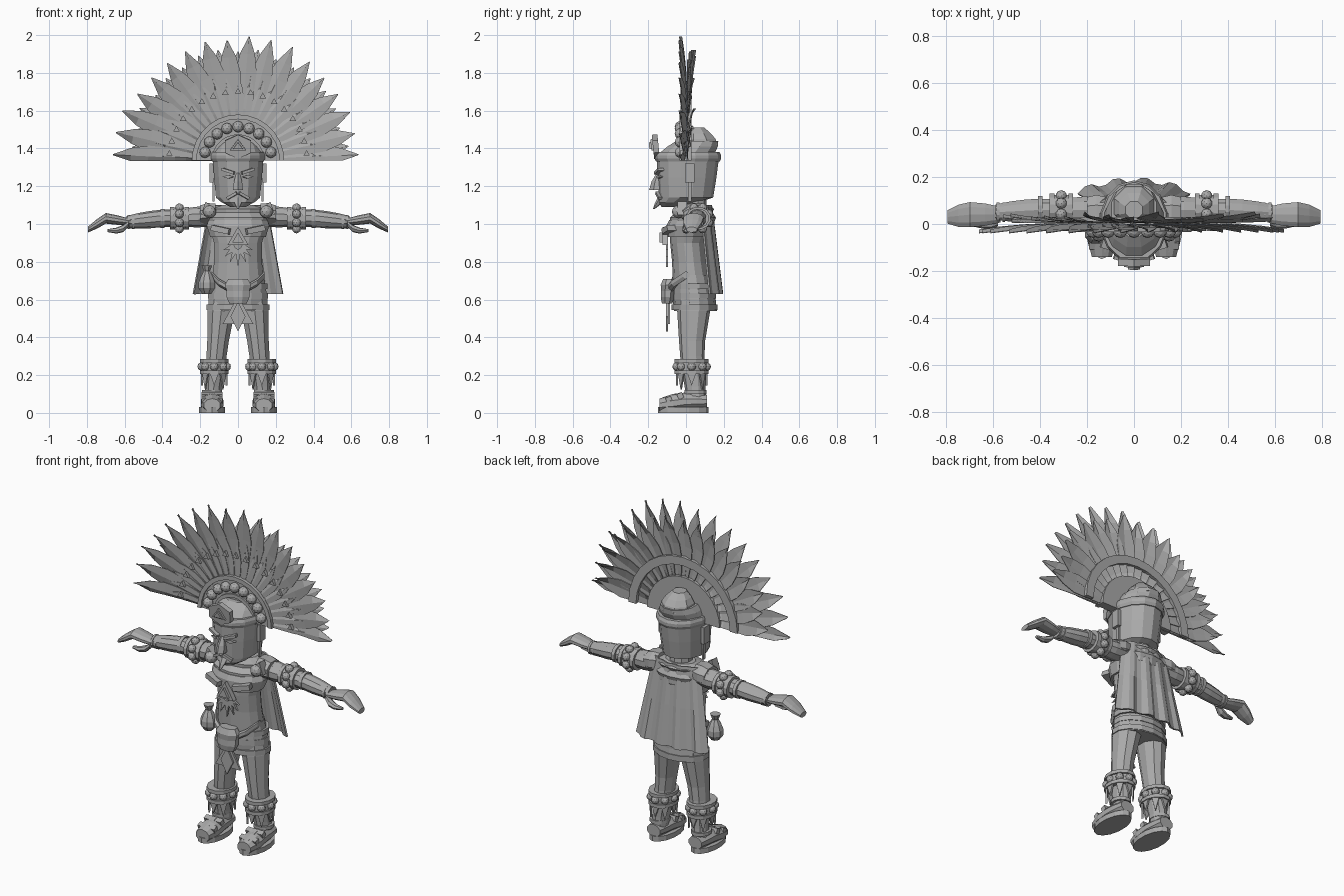
import bpy, bmesh, random
from math import sin, cos, pi
from mathutils import Vector, Matrix, Euler

random.seed(4)
default_cube = bpy.data.objects.get("Cube")
if default_cube:
    bpy.data.objects.remove(default_cube, do_unlink=True)

shade = .4
grey = bpy.data.materials.new("stone_grey")
grey.use_nodes = True
grey.diffuse_color = (shade, shade, shade, 1)
grey.node_tree.nodes["Principled BSDF"].inputs["Base Color"].default_value = grey.diffuse_color


def finish(name, bm, mirror=False, thickness=0):
    """Turn the collected geometry into a named object."""
    bmesh.ops.recalc_face_normals(bm, faces=bm.faces)
    mesh = bpy.data.meshes.new(name)
    bm.to_mesh(mesh)
    bm.free()
    mesh.materials.append(grey)
    part = bpy.data.objects.new(name, mesh)
    bpy.context.collection.objects.link(part)
    if thickness:
        part.modifiers.new("Thickness", 'SOLIDIFY').thickness = thickness
    if mirror:
        part.modifiers.new("Mirror", 'MIRROR').use_mirror_merge = False


def bridge(bm, rows, closed):
    """Join neighbouring rows of vertices with quads."""
    for low, high in zip(rows, rows[1:]):
        for i in range(len(low) - (not closed)):
            j = (i + 1) % len(low)
            bm.faces.new((low[i], low[j], high[j], high[i]))


def along(path, t):
    """Point at fraction t of a path whose legs count equally."""
    place = t * (len(path) - 1)
    leg = min(int(place), len(path) - 2)
    return Vector(path[leg]).lerp(Vector(path[leg + 1]), place - leg)


def tube(bm, path, radii, depth=1.0, sides=10):
    """Oval rings spread evenly on a path, square to its longest axis."""
    span = Vector(path[-1]) - Vector(path[0])
    axis = max(range(3), key=lambda k: abs(span[k]))
    wide, deep = [k for k in range(3) if k != axis]
    rings = []
    for i, radius in enumerate(radii):
        ring = []
        for k in range(sides):
            turn = 2 * pi * (k + .5) / sides
            point = along(path, i / (len(radii) - 1))
            point[wide] += radius * cos(turn)
            point[deep] += radius * depth * sin(turn)
            point.z = max(point.z, 0)
            ring.append(bm.verts.new(point))
        rings.append(ring)
    bridge(bm, rings, closed=True)
    bm.faces.new(rings[0])
    bm.faces.new(rings[-1])


def make_tube(name, path, radii, depth=1.0, sides=10, mirror=False):
    bm = bmesh.new()
    tube(bm, path, radii, depth, sides)
    finish(name, bm, mirror)


def band(bm, centre, radius, width, axis, depth=1.0, sides=12):
    """Short straight ring round a limb."""
    half = Vector(axis) * width / 2
    tube(bm, [Vector(centre) - half, Vector(centre) + half], (radius, radius), depth, sides)


def plate(bm, outline, thick, matrix):
    """Flat outline in x and z, given thickness along y."""
    front, back = [[bm.verts.new(matrix @ Vector((x, y, z))) for x, z in outline]
                   for y in (-thick / 2, thick / 2)]
    bridge(bm, [front, back], closed=True)
    bm.faces.new(front)
    bm.faces.new(back)


def gem(bm, centre, width, height, sides=3, thick=.02, tilt=(0, 0, 0)):
    """Regular plate with one corner up; a negative height turns it over."""
    turns = [pi / 2 + 2 * pi * i / sides for i in range(sides)]
    outline = [(width * cos(turn), height * sin(turn)) for turn in turns]
    plate(bm, outline, thick, Matrix.Translation(centre) @ Euler(tilt).to_matrix().to_4x4())


def box(bm, centre, size, tilt=(0, 0, 0)):
    bmesh.ops.create_cube(bm, size=1, matrix=Matrix.LocRotScale(Vector(centre), Euler(tilt), Vector(size)))


def ball(bm, centre, radius):
    bmesh.ops.create_icosphere(bm, subdivisions=2, radius=radius, matrix=Matrix.Translation(centre))


X_AXIS, Z_AXIS = (1, 0, 0), (0, 0, 1)

# Torso and clothing
make_tube("torso", [(0, .04, .6), (0, .01, .9), (0, .05, 1.1)],
          (.15, .14, .13, .13, .15, .17, .09), depth=.72, sides=14)
make_tube("neck", [(0, .05, 1), (0, .04, 1.2)], (.07, .06))
make_tube("chest_yoke", [(0, .01, .93), (0, .03, 1.02)], (.15, .16, .17, .16), depth=.75, sides=14)
make_tube("collar", [(0, .04, 1.06), (0, .05, 1.1)], (.14, .15, .08), depth=.7, sides=14)
make_tube("skirt", [(0, .05, .54), (0, .03, .73)], (.16, .16, .15, .14), depth=.71, sides=14)
bm = bmesh.new()
for height, radius in ((.56, .17), (.62, .162), (.67, .16)):
    band(bm, (0, .045, height), radius, .03, Z_AXIS, depth=.71, sides=14)
finish("hem_and_belt", bm)
make_tube("hip_strap", [(.03, -.09, .65), (.1, -.06, .69), (.14, 0, .73)],
          (.02, .02, .02), sides=6, mirror=True)

# Head and helmet
make_tube("head", [(0, -.08, 1.09), (0, 0, 1.14), (0, .01, 1.35)],
          (.04, .09, .12, .13, .137), depth=1.2, sides=14)
make_tube("helmet_band", [(0, .01, 1.33), (0, .01, 1.38)], (.14, .147, .147, .14), depth=1.2, sides=14)
make_tube("helmet_cap", [(0, .01, 1.38), (0, .06, 1.44)], (.13, .12, .1), depth=1.15, sides=12)
make_tube("cap_knob", [(0, .08, 1.42), (0, .06, 1.51)], (.095, .09, .07, .04), sides=8)
bm = bmesh.new()
for layer, size in enumerate((.08, .05, .03)):
    gem(bm, (0, -.16 - layer * .01, 1.41), size, size * .8, 3 if layer else 6, thick=.03, tilt=(.1, 0, 0))
finish("helmet_crest", bm)

# Face
bm = bmesh.new()
tube(bm, [(0, -.15, 1.18), (0, -.14, 1.27)], (.03, .025, .01), depth=1.5, sides=6)
tube(bm, [(0, -.17, 1.08), (0, -.12, 1.14)], (.005, .02, .03), sides=6)
finish("nose_and_beard", bm)
bm = bmesh.new()
box(bm, (.05, -.14, 1.28), (.07, .04, .015), tilt=(0, -.3, .3))
box(bm, (.03, -.14, 1.15), (.06, .03, .015), tilt=(0, .5, .3))
gem(bm, (.05, -.14, 1.25), .03, .01, sides=4, tilt=(0, 0, .3))
finish("brow_eye_and_moustache", bm, mirror=True)
bm = bmesh.new()
box(bm, (.14, .02, 1.27), (.02, .05, .1))
box(bm, (.13, .02, 1.18), (.01, .02, .12))
finish("ear_and_earring", bm, mirror=True)

# Feather fan
FAN_BASE = 1.335


def fan_point(turn, radius, y=0.0):
    return Vector((radius * cos(turn), y, FAN_BASE + radius * sin(turn)))


def fan_turns(count, margin):
    return [margin + (pi - 2 * margin) * i / (count - 1) for i in range(count)]


def feather(bm, turn, length, width, y, bend):
    """Ridged blade, widest past its middle, with its tip bent along y."""
    start, steps = .1, 6
    side = Vector((-sin(turn), 0, cos(turn)))
    rows = []
    for step in range(steps + 1):
        t = step / steps
        half = width * sin(pi * t ** 1.5) + .002
        spine = fan_point(turn, start + (length - start) * t, y + bend * t ** 3)
        row = []
        for edge in (-1, 0, 1):
            point = spine + side * half * edge
            point.y += .007 * edge if edge else -.007
            point.z = max(point.z, FAN_BASE)
            row.append(bm.verts.new(point))
        rows.append(row)
    bridge(bm, rows, closed=False)


bm = bmesh.new()
for turn in fan_turns(18, margin=.05):
    feather(bm, turn, random.uniform(.63, .67), width=.055, y=0, bend=-.03)
for turn in fan_turns(17, margin=.13):
    feather(bm, turn, random.uniform(.55, .6), width=.055, y=.01, bend=random.uniform(0, .04))
finish("long_feathers", bm, thickness=.003)
bm = bmesh.new()
for turn in fan_turns(21, margin=.06):
    feather(bm, turn, length=.45, width=.03, y=-.01, bend=0)
finish("short_feathers", bm, thickness=.003)

bm = bmesh.new()
for inner, outer, y, thick in ((.1, .24, 0, .05), (.22, .245, -.02, .03), (.12, .14, -.02, .03), (.31, .36, .02, .02)):
    turns = fan_turns(15, margin=0)
    outline = [(outer * cos(a), outer * sin(a)) for a in turns]
    outline += [(inner * cos(a), inner * sin(a)) for a in reversed(turns)]
    plate(bm, outline, thick, Matrix.Translation((0, y, FAN_BASE)))
finish("fan_arches", bm)
bm = bmesh.new()
for turn in fan_turns(9, margin=.25):
    ball(bm, fan_point(turn, .18, y=-.03), .03)
for turn in fan_turns(17, margin=.1):
    gem(bm, fan_point(turn, .365, y=-.02), .02, .02)
finish("fan_beads_and_studs", bm)

# Arms
make_tube("arm", [(.12, .06, 1.04), (.4, .06, 1.03), (.59, .05, 1.01)],
          (.055, .06, .05, .05, .05, .045, .035), depth=.92, mirror=True)
make_tube("hand", [(.57, .04, 1.01), (.7, .04, 1.03), (.795, .03, .97)],
          (.035, .05, .056, .05, .03), depth=.5, mirror=True)
make_tube("thumb", [(.58, .01, 1), (.62, 0, .965), (.69, 0, .965)],
          (.02, .025, .02, .01), depth=.8, sides=7, mirror=True)
bm = bmesh.new()
cuff = Vector((.31, .065, 1.03))
band(bm, cuff, .06, .07, X_AXIS)
for offset, radius in ((-.04, .068), (.04, .068), (.09, .057)):
    band(bm, cuff + Vector((offset, 0, 0)), radius, .02, X_AXIS, depth=.92)
for wrist in (.555, .58):
    band(bm, (wrist, .05, 1.01), .043, .012, X_AXIS, depth=.9)
for i in range(8):
    turn = pi * (i + .5) / 4
    ball(bm, cuff + Vector((0, cos(turn), sin(turn))) * .06, .024)
finish("arm_bands", bm, mirror=True)
bm = bmesh.new()
tube(bm, [(.12, .05, 1.06), (.2, .05, 1.05)], (.07, .08, .07), depth=.75, sides=8)
ball(bm, (.15, -.04, 1.065), .035)
gem(bm, (.16, -.02, 1.08), .05, .04, thick=.05, tilt=(0, .3, 0))
finish("shoulder_guard", bm, mirror=True)

# Pendant with rays, and chest straps
bm = bmesh.new()
for layer, size in enumerate((.065, .035)):
    gem(bm, (0, -.11 - layer * .015, .92), size, size, thick=.03)
for i in range(7):
    swing = (i - 3) * .4
    reach = .09 - .01 * abs(i - 3)
    gem(bm, (-reach * sin(swing) * .7, -.1, .89 - reach * cos(swing) * .6), .018, -reach * .7,
        thick=.012, tilt=(0, swing, 0))
finish("pendant", bm)
bm = bmesh.new()
box(bm, (.09, -.09, .97), (.1, .05, .03), tilt=(0, -.2, .3))
finish("chest_strap", bm, mirror=True)

# Pleated cape
bm = bmesh.new()
rows, pleats = [], 8
for t in (0, .1, .5, 1):
    row = []
    for i in range(-pleats, pleats + 1):
        u = i / pleats
        fold = (.013 if i % 4 in (1, 2) else -.006) * (.3 + .7 * t)
        row.append(bm.verts.new((u * (.155 + .085 * t), .135 + .05 * (t - u * u) + fold, 1.1 - .47 * t)))
    rows.append(row)
bridge(bm, rows, closed=False)
finish("cape", bm, thickness=.01)

# Waist bag, loincloth and side pouch
make_tube("waist_bag", [(0, -.1, .58), (0, -.09, .71)], (.05, .065, .065, .075, .055), depth=.6, sides=8)
bm = bmesh.new()
gem(bm, (0, -.09, .52), .095, .1, thick=.012)
gem(bm, (0, -.1, .51), .04, .08, sides=4, thick=.012)
finish("loincloth", bm)
make_tube("side_pouch", [(-.165, -.04, .63), (-.165, -.04, .78)],
          (.025, .047, .047, .035, .018, .03), sides=8)

# Legs and feet
make_tube("leg", [(.08, .045, .62), (.11, .03, .34), (.135, .055, .06)],
          (.075, .076, .068, .06, .056, .055, .048, .045), depth=1.15, mirror=True)
bm = bmesh.new()
ankle = Vector((.126, .03, .245))
band(bm, ankle, .068, .06, Z_AXIS, depth=1.2)
for offset in (-.03, .03):
    band(bm, ankle + Vector((0, 0, offset)), .078, .02, Z_AXIS, depth=1.2)
for i in range(8):
    turn = pi * i / 4
    outward = Vector((cos(turn), 1.2 * sin(turn), 0))
    ball(bm, ankle + outward * .066, .023)
    gem(bm, ankle + outward * .065 - Vector((0, 0, .06)), .025, -.04 - .02 * (i % 2),
        thick=.01, tilt=(0, 0, turn + pi / 2))
finish("ankle_cuff", bm, mirror=True)
FOOT_X = .137
make_tube("foot", [(FOOT_X, -.14, .04), (FOOT_X, 0, .06), (FOOT_X, .11, .06)],
          (.045, .063, .06, .055, .045), depth=.8, mirror=True)
bm = bmesh.new()
band(bm, (FOOT_X, -.015, .015), .07, .03, Z_AXIS, depth=1.92, sides=14)
band(bm, (FOOT_X, .05, .11), .055, .02, Z_AXIS, depth=1.1)
for y in (-.09, -.03):
    box(bm, (FOOT_X, y, .1 + y / 3), (.11, .03, .03), tilt=(.4, 0, 0))
box(bm, (FOOT_X, -.07, .08), (.03, .1, .03), tilt=(.3, 0, 0))
finish("sandal", bm, mirror=True)
